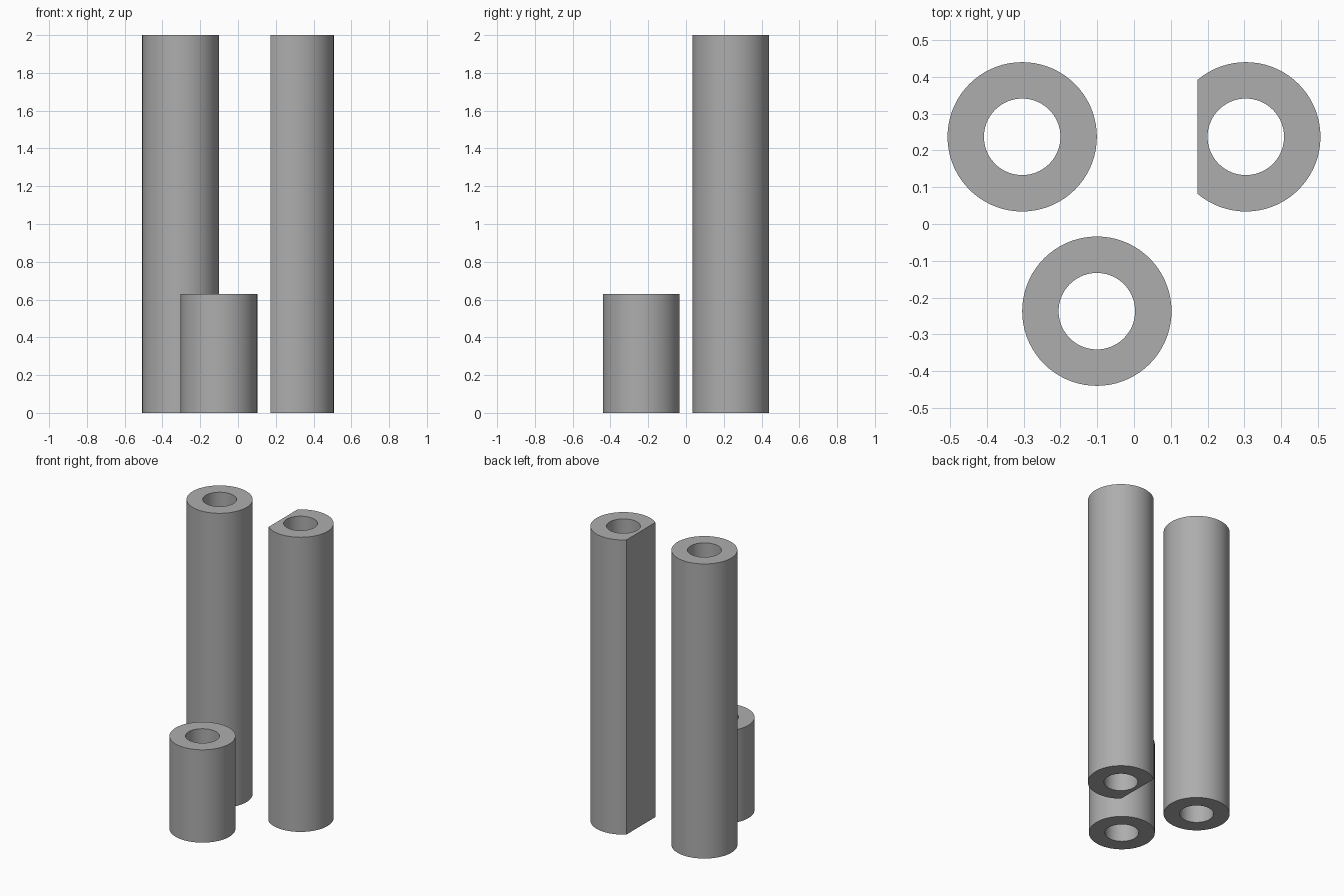
import bpy
import bmesh
from math import cos, sin, tau, radians

if "Cube" in bpy.data.objects:
    bpy.data.objects.remove(bpy.data.objects["Cube"], do_unlink=True)

SEGMENTS = 72
OUTER, BORE = 0.203, 0.104

# Plain grey for every tube
grey = bpy.data.materials.new("plain grey")
grey.use_nodes = True
colour = (0.42, 0.42, 0.42, 1)
grey.diffuse_color = colour
grey.node_tree.nodes["Principled BSDF"].inputs["Base Color"].default_value = colour


def tube(name, x, y, height, flat=None):
    """Open-bored tube; flat is the local x of an optional flat side facing -x."""
    bm = bmesh.new()
    # Closed cross-section: outer bottom, outer top, bore top, bore bottom
    section = [(OUTER, 0), (OUTER, height), (BORE, height), (BORE, 0)]
    rings = [[bm.verts.new((r * cos(tau * i / SEGMENTS), r * sin(tau * i / SEGMENTS), z))
              for i in range(SEGMENTS)] for r, z in section]
    for k, ring in enumerate(rings):
        above = rings[(k + 1) % len(rings)]
        for i in range(SEGMENTS):
            j = (i + 1) % SEGMENTS
            bm.faces.new((ring[i], ring[j], above[j], above[i]))
    # Slice off the flat side and close it
    if flat is not None:
        cut = bmesh.ops.bisect_plane(bm, geom=bm.verts[:] + bm.edges[:] + bm.faces[:],
                                     plane_co=(flat, 0, 0), plane_no=(1, 0, 0),
                                     clear_inner=True)
        rim = [e for e in cut["geom_cut"] if isinstance(e, bmesh.types.BMEdge)]
        bmesh.ops.edgeloop_fill(bm, edges=rim)
    bmesh.ops.recalc_face_normals(bm, faces=bm.faces)
    mesh = bpy.data.meshes.new(name)
    bm.to_mesh(mesh)
    bm.free()
    mesh.materials.append(grey)
    obj = bpy.data.objects.new(name, mesh)
    obj.location = (x, y, 0)
    bpy.context.collection.objects.link(obj)
    bpy.ops.object.select_all(action="DESELECT")
    obj.select_set(True)
    bpy.context.view_layer.objects.active = obj
    bpy.ops.object.shade_smooth_by_angle(angle=radians(30))


tube("tall_round_tube", -0.304, 0.237, 2)
tube("tall_flat_sided_tube", 0.304, 0.237, 2, flat=-0.131)
tube("short_tube", -0.101, -0.237, 0.63)
